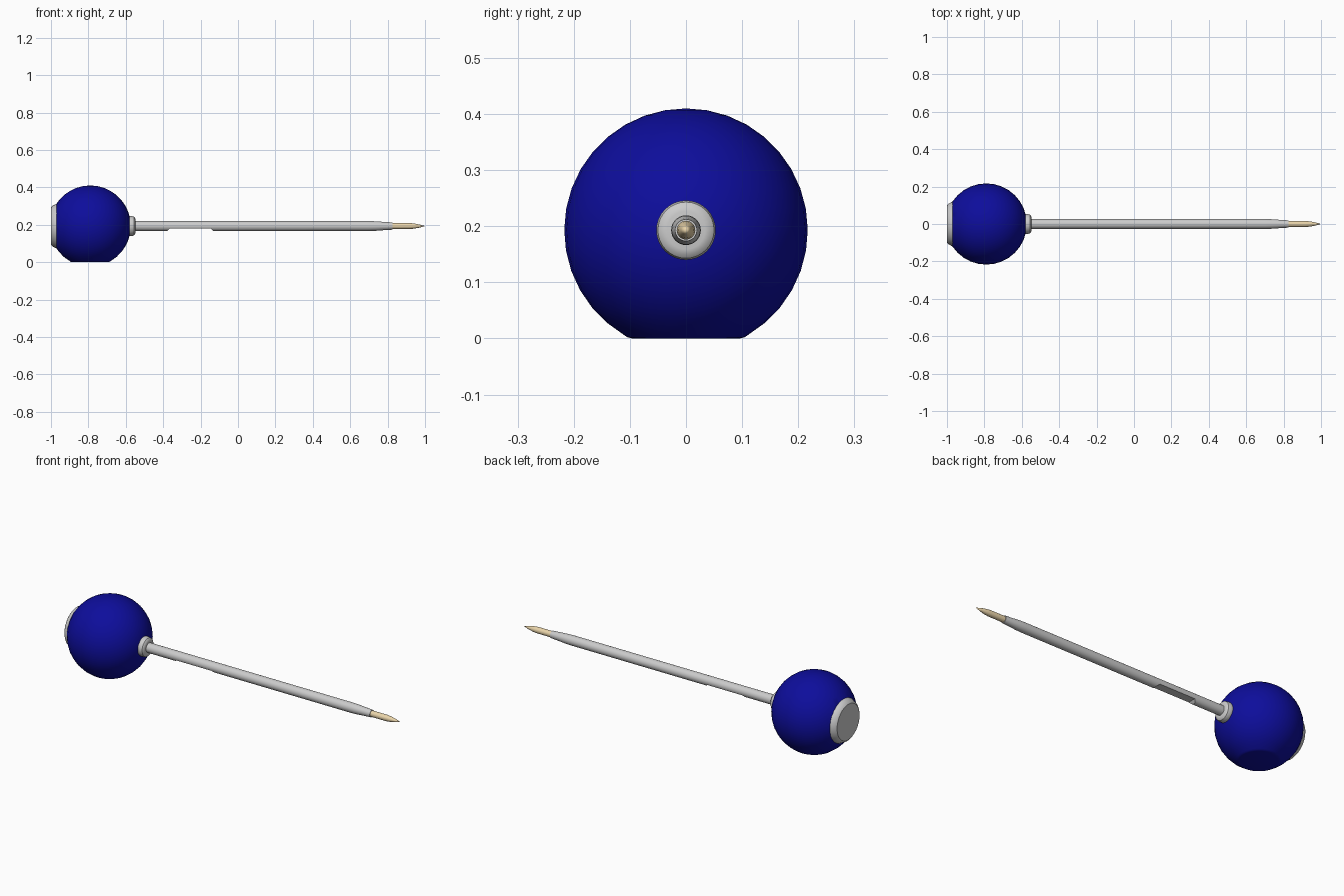
import bpy, bmesh
from math import sin, cos, pi, asin
from mathutils import Vector, Matrix

if "Cube" in bpy.data.objects:
    bpy.data.objects.remove(bpy.data.objects["Cube"])

Z = 0.193          # height of the shared axis
BALL_X = -0.79
R = 0.217


def material(name, rgb):
    m = bpy.data.materials.new(name)
    m.diffuse_color = (*rgb, 1)
    m.use_nodes = True
    m.node_tree.nodes["Principled BSDF"].inputs["Base Color"].default_value = m.diffuse_color
    return m


def finish(bm, name, mat=None):
    bmesh.ops.recalc_face_normals(bm, faces=bm.faces)
    me = bpy.data.meshes.new(name)
    bm.to_mesh(me)
    bm.free()
    ob = bpy.data.objects.new(name, me)
    bpy.context.collection.objects.link(ob)
    if mat:
        me.materials.append(mat)
    return ob


def revolve(profile, transform, steps=32):
    """Spin (radius, height) pairs around z, then place the result."""
    bm = bmesh.new()
    vs = [bm.verts.new((r, 0, h)) for r, h in profile]
    es = [bm.edges.new(p) for p in zip(vs, vs[1:])]
    bmesh.ops.spin(bm, geom=vs + es, cent=(0, 0, 0), axis=(0, 0, 1),
                   angle=2 * pi, steps=steps, use_merge=True)
    bmesh.ops.remove_doubles(bm, verts=bm.verts, dist=1e-5)
    bm.transform(transform)
    return bm


# profiles along x: height becomes the x coordinate
ALONG_X = Matrix.Translation((0, 0, Z)) @ Matrix.Rotation(pi / 2, 4, 'Y')

blue = material("blue_plastic", (0.004, 0.004, 0.33))
tan = material("tan_tip", (0.82, 0.66, 0.40))

# ball with a flat foot underneath and a sliced end
low = asin(-0.187 / R)
arc = [(R * cos(a), Z + R * sin(a))
       for a in [low + (pi / 2 - low) * i / 15 for i in range(15)]]
foot = [(0, 0), (0.096, 0), (0.104, 0.002)]
bm = revolve(foot + arc + [(0, Z + R)], Matrix.Translation((BALL_X, 0, 0)))
bmesh.ops.bisect_plane(bm, geom=bm.verts[:] + bm.edges[:] + bm.faces[:],
                       plane_co=(-0.97, 0, 0), plane_no=(-1, 0, 0),
                       clear_outer=True)
bmesh.ops.holes_fill(bm, edges=[e for e in bm.edges if e.is_boundary])
finish(bm, "ball_head", blue)

# grey end cap, collar, shaft and tip on the shared axis
finish(revolve([(0, -0.96), (0.12, -0.96), (0.12, -0.97), (0.108, -0.993),
                (0.099, -1.0), (0, -1.0)], ALONG_X), "end_cap")
finish(revolve([(0, -0.60), (0.048, -0.60), (0.053, -0.582), (0.053, -0.567),
                (0.050, -0.556), (0.043, -0.550), (0.034, -0.548),
                (0, -0.548)], ALONG_X), "collar")
shaft = finish(revolve([(0, -0.58), (0.0265, -0.58), (0.0265, 0.70),
                        (0.0255, 0.735), (0.0225, 0.775), (0.0195, 0.825),
                        (0, 0.825)], ALONG_X), "shaft")
finish(revolve([(0, 0.80), (0.0165, 0.80), (0.0165, 0.915), (0.014, 0.94),
                (0.0085, 0.97), (0, 1.0)], ALONG_X), "tip", tan)

# shallow flat cut into the underside of the shaft
bm = bmesh.new()
outline = [(-0.395, 0.15), (-0.365, 0.180), (-0.145, 0.180), (-0.115, 0.15)]
face = bm.faces.new([bm.verts.new((x, -0.05, z)) for x, z in outline])
ext = bmesh.ops.extrude_face_region(bm, geom=[face])
bmesh.ops.translate(bm, vec=(0, 0.1, 0),
                    verts=[v for v in ext["geom"] if isinstance(v, bmesh.types.BMVert)])
cutter = finish(bm, "flat_cutter")
cutter.hide_render = True
mod = shaft.modifiers.new("flat_cut", 'BOOLEAN')
mod.operation, mod.solver, mod.object = 'DIFFERENCE', 'EXACT', cutter
bpy.context.view_layer.objects.active = shaft
bpy.ops.object.modifier_apply(modifier=mod.name)
bpy.data.objects.remove(cutter)

# smooth shading with crisp rims
for ob in bpy.context.collection.objects:
    ob.select_set(True)
bpy.ops.object.shade_smooth_by_angle(angle=pi / 6)
